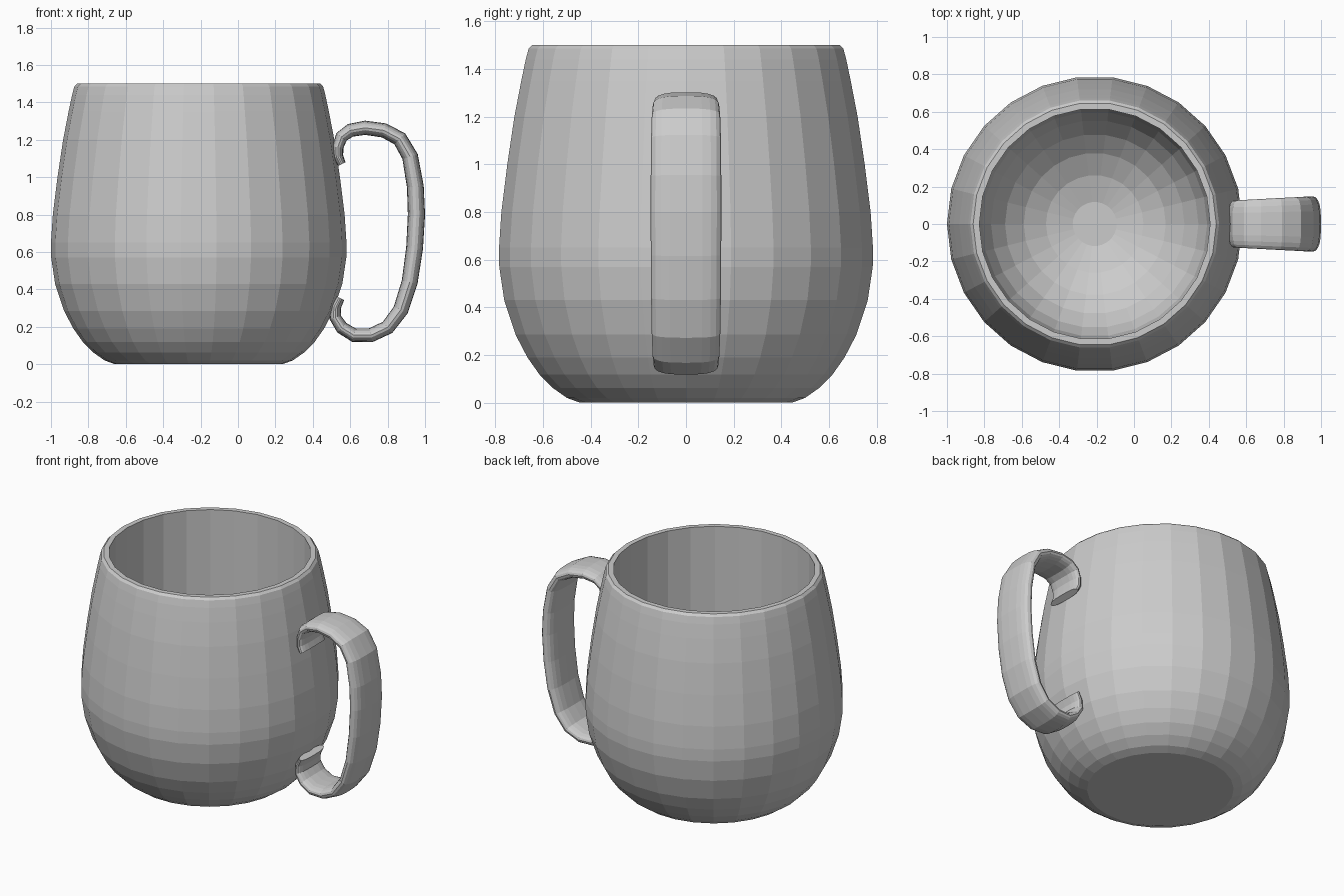
import bpy, bmesh
from math import sin, cos, tau, radians
from mathutils import Vector

cube = bpy.data.objects.get("Cube")
if cube:
    bpy.data.objects.remove(cube, do_unlink=True)

glaze = bpy.data.materials.new("grey_glaze")
glaze.use_nodes = True
glaze.diffuse_color = (0.6, 0.6, 0.6, 1)
glaze.node_tree.nodes["Principled BSDF"].inputs["Base Color"].default_value = glaze.diffuse_color


def skin_rings(name, rings):
    """Bridge closed rings of points and cap both ends."""
    bm = bmesh.new()
    loops = [[bm.verts.new(p) for p in ring] for ring in rings]
    n = len(loops[0])
    for a, b in zip(loops, loops[1:]):
        for i in range(n):
            j = (i + 1) % n
            bm.faces.new((a[i], a[j], b[j], b[i]))
    bm.faces.new(loops[0])
    bm.faces.new(loops[-1])
    bmesh.ops.recalc_face_normals(bm, faces=bm.faces)
    mesh = bpy.data.meshes.new(name)
    bm.to_mesh(mesh)
    bm.free()
    mesh.materials.append(glaze)
    obj = bpy.data.objects.new(name, mesh)
    bpy.context.collection.objects.link(obj)
    return obj


# Mug body: bulging outer wall, flat rim, straight inner wall and round bowl floor
CENTRE_X, SIDES = -0.21, 26
outer = [(.448, 0), (.503, .02), (.563, .062), (.619, .118), (.67, .19), (.72, .285),
         (.768, .43), (.789, .57), (.79, .65), (.78, .8), (.755, 1.0), (.725, 1.2),
         (.696, 1.35), (.677, 1.44), (.665, 1.485), (.65, 1.5)]
BORE, FLOOR_Z, BOWL_DEPTH = .617, .06, .55
bowl = [(BORE * sin(radians(a)), FLOOR_Z + BOWL_DEPTH * (1 - cos(radians(a))))
        for a in (90, 77, 64, 51, 38, 25, 11)]
inner = [(BORE, 1.5)] + bowl


def circle(r, z):
    return [(CENTRE_X + r * cos(tau * k / SIDES), r * sin(tau * k / SIDES), z)
            for k in range(SIDES)]


skin_rings("mug_body", [circle(r, z) for r, z in outer + inner])

# Handle: flat, softly crowned band swept along a path with curled ends (x, z, half thickness)
path = [(.555, 1.07, .022), (.535, 1.11, .028), (.534, 1.16, .03), (.553, 1.215, .034),
        (.6, 1.25, .036), (.68, 1.264, .038), (.78, 1.25, .039), (.865, 1.205, .041),
        (.92, 1.11, .043), (.948, .95, .045), (.954, .8, .046), (.944, .62, .045),
        (.918, .44, .043), (.87, .29, .041), (.8, .197, .039), (.71, .155, .038),
        (.62, .155, .037), (.555, .195, .035), (.52, .25, .032), (.523, .305, .028),
        (.548, .353, .022)]


def rounded(value, power):
    return (1 if value > 0 else -1) * abs(value) ** power


POINTS = 20
section = [(rounded(cos(tau * k / POINTS), .65), rounded(sin(tau * k / POINTS), .9))
           for k in range(POINTS)]

rings = []
for i, (x, z, thick) in enumerate(path):
    before, after = path[max(i - 1, 0)], path[min(i + 1, len(path) - 1)]
    along = Vector((after[0] - before[0], 0, after[1] - before[1])).normalized()
    side = Vector((0, 1, 0))
    out = side.cross(along)
    half_width = .125 + .023 * (x - .52) / .43
    rings.append([Vector((x, 0, z)) + side * (u * half_width) + out * (v * thick)
                  for u, v in section])
skin_rings("handle", rings)
